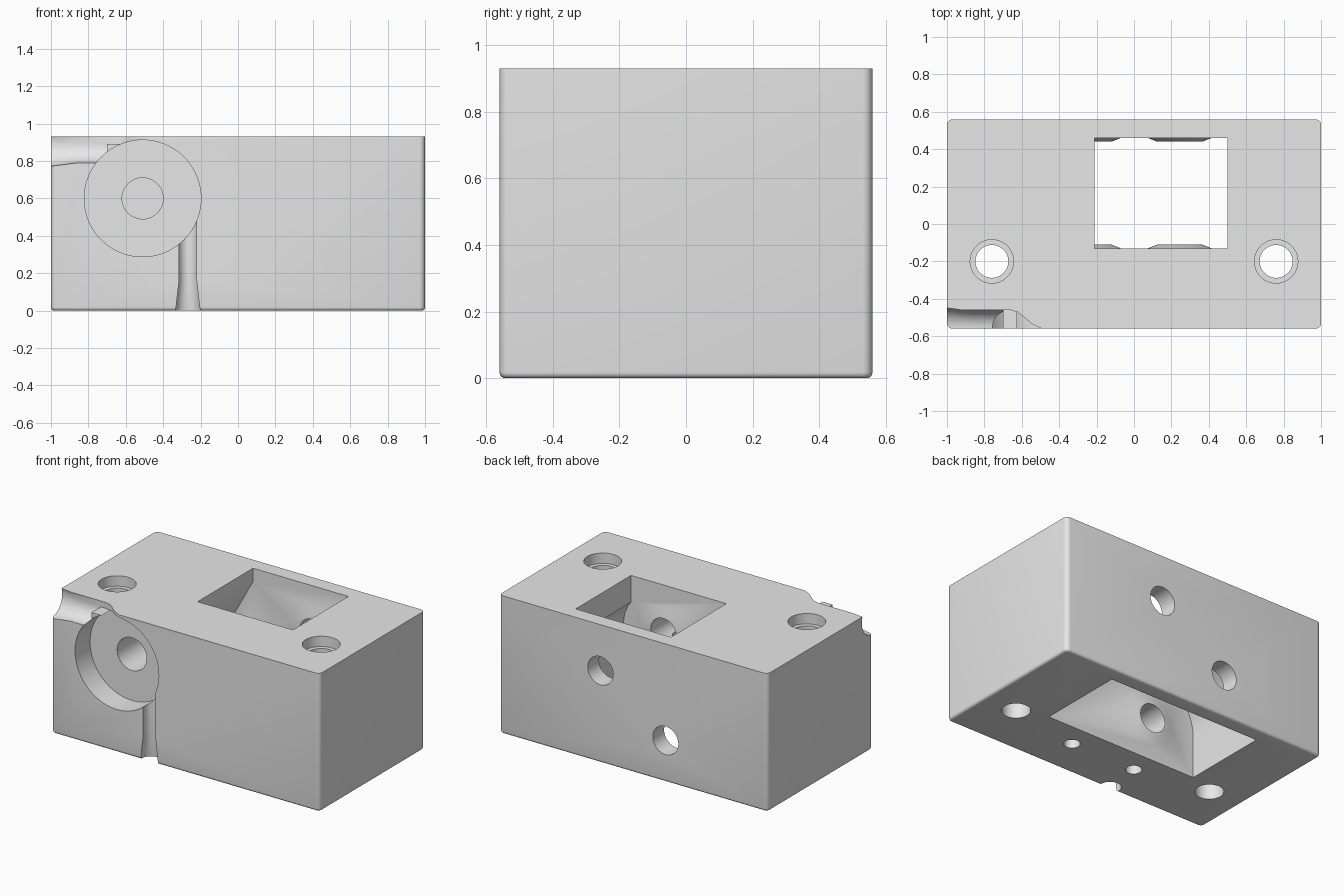
import bpy
import bmesh
from math import cos, sin, radians
from mathutils import Vector, Matrix

scene = bpy.context.scene
if "Cube" in scene.objects:
    bpy.data.objects.remove(scene.objects["Cube"], do_unlink=True)

grey = bpy.data.materials.new("plain_grey")
grey.use_nodes = True
grey.diffuse_color = (0.8, 0.8, 0.8, 1)
for node in grey.node_tree.nodes:
    if node.type == "BSDF_PRINCIPLED":
        node.inputs["Base Color"].default_value = grey.diffuse_color


def add_object(name, bm):
    bmesh.ops.recalc_face_normals(bm, faces=bm.faces[:])
    mesh = bpy.data.meshes.new(name)
    bm.to_mesh(mesh)
    bm.free()
    mesh.materials.append(grey)
    ob = bpy.data.objects.new(name, mesh)
    scene.collection.objects.link(ob)
    return ob


def tube(name, start, end, r1, r2=None, sides=48):
    """Round cutter from start to end, tapered when r2 is given."""
    a, b = Vector(start), Vector(end)
    turn = (b - a).to_track_quat("Z", "Y").to_matrix().to_4x4()
    bm = bmesh.new()
    bmesh.ops.create_cone(bm, cap_ends=True, segments=sides, radius1=r1,
                          radius2=r1 if r2 is None else r2, depth=(b - a).length,
                          matrix=Matrix.Translation((a + b) / 2) @ turn)
    return add_object(name, bm)


def prism(name, points, shift):
    """Closed outline pushed along a vector."""
    bm = bmesh.new()
    face = bm.faces.new([bm.verts.new(p) for p in points])
    out = bmesh.ops.extrude_face_region(bm, geom=[face])
    moved = [g for g in out["geom"] if isinstance(g, bmesh.types.BMVert)]
    bmesh.ops.translate(bm, verts=moved, vec=Vector(shift))
    return add_object(name, bm)


def cut(target, cutter):
    """Subtract the cutter, bake the result and drop the cutter."""
    mod = target.modifiers.new("cut", "BOOLEAN")
    mod.operation = "DIFFERENCE"
    mod.solver = "EXACT"
    mod.object = cutter
    deps = bpy.context.evaluated_depsgraph_get()
    baked = bpy.data.meshes.new_from_object(target.evaluated_get(deps))
    target.modifiers.clear()
    target.data = baked
    bpy.data.objects.remove(cutter, do_unlink=True)


# Block: rounded upright edges, rounded bottom rim, sharp top
bm = bmesh.new()
bmesh.ops.create_cube(bm, size=1)
bmesh.ops.scale(bm, verts=bm.verts, vec=(2, 1.12, 0.93))
bmesh.ops.translate(bm, verts=bm.verts, vec=(0, 0, 0.465))
upright = [e for e in bm.edges if abs(e.verts[0].co.z - e.verts[1].co.z) > 0.5]
bmesh.ops.bevel(bm, geom=upright, offset=0.03, segments=5, profile=0.5, affect="EDGES")
rim = [e for e in bm.edges if all(v.co.z < 0.001 for v in e.verts)]
bmesh.ops.bevel(bm, geom=rim, offset=0.018, segments=4, profile=0.5, affect="EDGES")
block = add_object("housing_block", bm)

# Central pocket: wide below, narrower window at the top
front_wall, back_wall = -0.13, 0.46
axles = [(0.245, 0.62), (-0.24, 0.28)]
outline = [(-0.575, -0.1)]
for i in range(13):
    t = radians(180 - 6 * i)
    outline.append((-0.24 + 0.335 * cos(t), 0.28 + 0.335 * sin(t)))
outline += [(-0.21, 0.84), (-0.21, 1.0), (0.5, 1.0), (0.5, 0.75), (0.525, 0.715),
            (0.548, 0.66), (0.56, 0.58), (0.56, -0.1)]
pocket = prism("pocket_cutter", [(x, front_wall, z) for x, z in outline],
               (0, back_wall - front_wall, 0))

# Conical spacers left standing around each axle on both pocket walls
for x, z in axles:
    for wall, inward in ((front_wall, 1), (back_wall, -1)):
        cut(pocket, tube("spacer", (x, wall - 0.01 * inward, z),
                         (x, wall + 0.02 * inward, z), 0.195, 0.12))
cut(block, pocket)

# Axle holes from the back, blind in the front wall, and their locking holes below
for x, z in axles:
    cut(block, tube("axle_cutter", (x, -0.4, z), (x, 0.7, z), 0.095))
    cut(block, tube("lock_cutter", (x, -0.29, -0.1), (x, -0.29, z), 0.05, sides=32))

# Bolt holes with shallow counterbores
for x in (-0.76, 0.76):
    cut(block, tube("bolt_cutter", (x, -0.2, -0.1), (x, -0.2, 1.1), 0.088))
    cut(block, tube("counterbore_cutter", (x, -0.2, 0.86), (x, -0.2, 1.1), 0.116))

# Round front recess with its blind centre hole
cut(block, tube("recess_cutter", (-0.51, -0.7, 0.6), (-0.51, -0.4, 0.6), 0.312, sides=80))
cut(block, tube("centre_cutter", (-0.51, -0.5, 0.6), (-0.51, -0.14, 0.6), 0.11))

# Lower channel with a flared mouth
cut(block, tube("channel_cutter", (-0.268, -0.543, -0.1), (-0.268, -0.543, 0.55), 0.05))
cut(block, tube("channel_flare", (-0.268, -0.543, -0.05), (-0.268, -0.543, 0.16), 0.073, 0.05))

# Upper side channel, open at the top and curving out to the front
side = [(-1.1, -0.46), (-0.66, -0.46), (-0.62, -0.472), (-0.585, -0.5),
        (-0.545, -0.535), (-0.49, -0.561), (-0.49, -0.7), (-1.1, -0.7)]
cut(block, prism("side_channel_top", [(x, y, 0.89) for x, y in side], (0, 0, 0.2)))
cut(block, tube("side_channel", (-1.1, -0.56, 0.89), (-0.7, -0.56, 0.89), 0.1))
cut(block, tube("side_flare", (-1.05, -0.56, 0.89), (-0.86, -0.56, 0.89), 0.125, 0.1))

# Smooth the round surfaces, keep the rims crisp
bpy.ops.object.select_all(action="DESELECT")
block.select_set(True)
bpy.context.view_layer.objects.active = block
bpy.ops.object.shade_smooth_by_angle(angle=radians(30))
